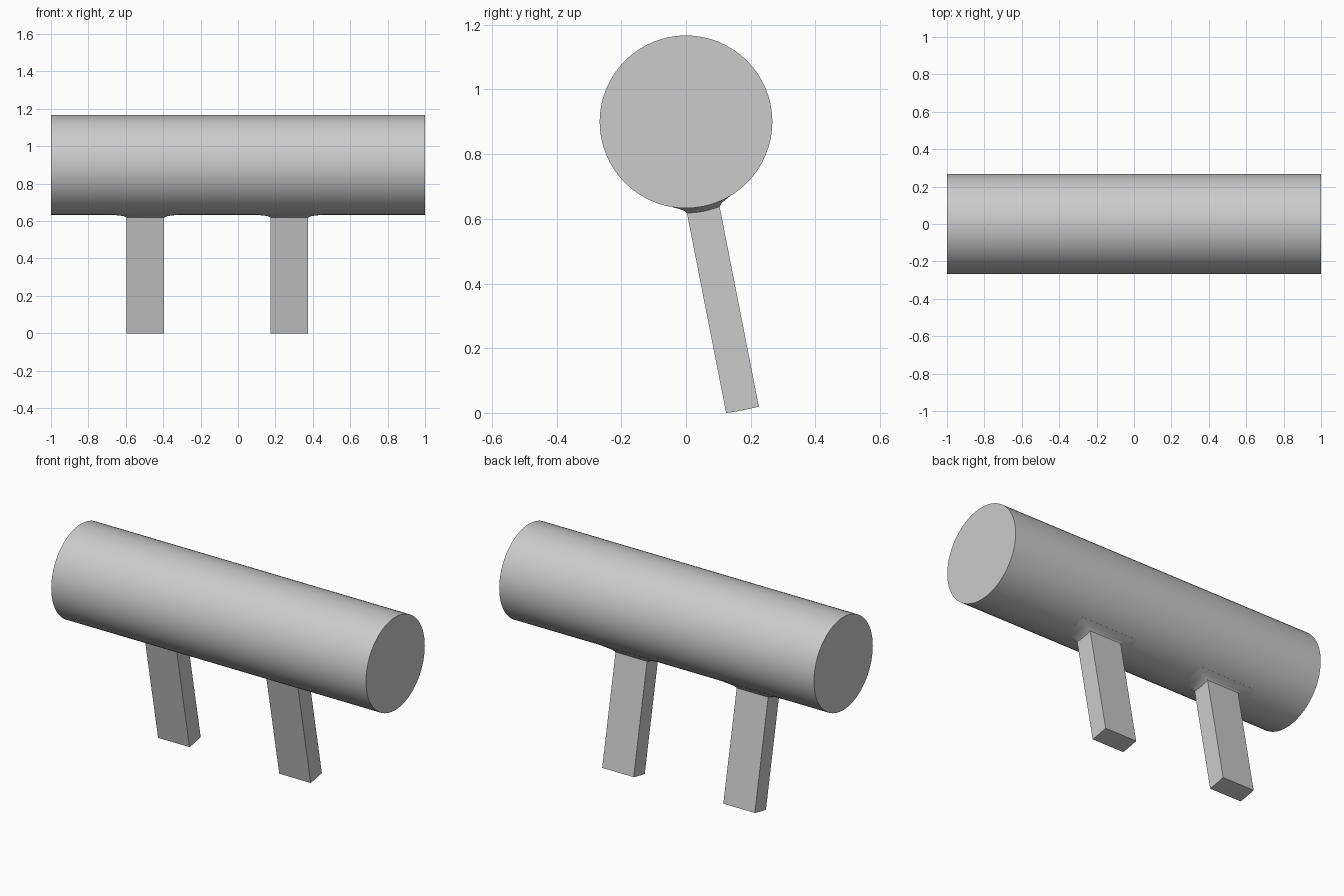
import bpy, bmesh, math
from mathutils import Matrix

if "Cube" in bpy.data.objects:
    bpy.data.objects.remove(bpy.data.objects["Cube"])

AXIS_Z, RADIUS = 0.90, 0.267
TILT = math.radians(11.1)
HALF_X, HALF_Y = 0.10, 0.0515
LEG_END = 0.909


def smooth(obj):
    bpy.ops.object.select_all(action='DESELECT')
    obj.select_set(True)
    bpy.context.view_layer.objects.active = obj
    bpy.ops.object.shade_smooth_by_angle(angle=math.radians(30))


# Main horizontal tube
bpy.ops.mesh.primitive_cylinder_add(vertices=64, radius=RADIUS, depth=2,
                                    location=(0, 0, AXIS_Z),
                                    rotation=(0, math.pi / 2, 0))
body = bpy.context.object
body.name = "tube_body"
smooth(body)


# Rectangular outline wrapped on a cylinder of the given radius around the tube axis
def section(bm, radius, scale, n=6):
    hx, hy = HALF_X * scale, HALF_Y * scale
    ys = [-hy + 2 * hy * i / n for i in range(n + 1)]
    outline = [(-hx, y) for y in ys] + [(hx, y) for y in reversed(ys)]
    return [bm.verts.new((x, y, -math.sqrt(radius ** 2 - y ** 2))) for x, y in outline]


# Leg running radially out of the tube, with a flared foot against it
def leg(name, x):
    bm = bmesh.new()
    levels = [(0.255, 1.8), (RADIUS, 1.8), (0.270, 1.45), (0.274, 1.16),
              (0.282, 1.0), (LEG_END, 1.0)]
    rings = [section(bm, r, s) for r, s in levels]
    count = len(rings[0])
    for a, b in zip(rings, rings[1:]):
        for i in range(count):
            j = (i + 1) % count
            bm.faces.new((a[i], a[j], b[j], b[i]))
    # Curved end caps as strips
    for ring in (rings[0], rings[-1]):
        for i in range(count // 2 - 1):
            bm.faces.new((ring[i], ring[i + 1], ring[count - 2 - i], ring[count - 1 - i]))
    bmesh.ops.recalc_face_normals(bm, faces=bm.faces)
    bmesh.ops.transform(bm, matrix=Matrix.Rotation(TILT, 4, 'X'), verts=bm.verts)
    mesh = bpy.data.meshes.new(name)
    bm.to_mesh(mesh)
    bm.free()
    obj = bpy.data.objects.new(name, mesh)
    obj.location = (x, 0, AXIS_Z)
    bpy.context.collection.objects.link(obj)
    smooth(obj)


leg("left_leg", -0.495)
leg("right_leg", 0.275)
